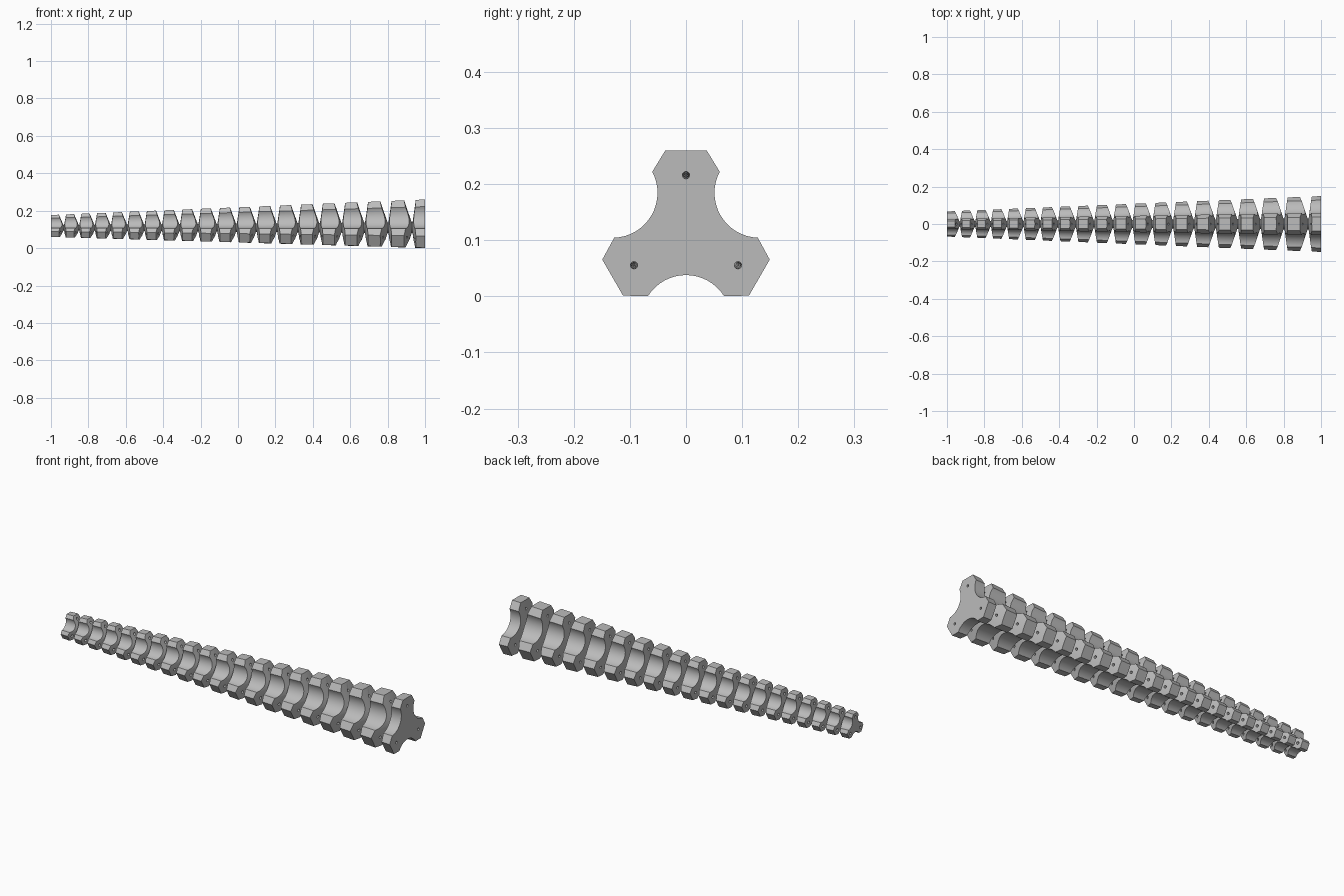
import bpy, bmesh, math
from mathutils import Vector

cube = bpy.data.objects.get("Cube")
if cube:
    bpy.data.objects.remove(cube)

AXIS_Z = 0.109       # height of the long axis
TAPER = 0.275        # growth of the section per unit of length
CORE = 0.03          # radius of the flexible core
SEGMENTS = 20
FIRST_PITCH, GROWTH = 0.0797, 1.0272


def scale_at(x):
    return 1 + TAPER * (x - 1)


def polar(radius, degrees):
    a = math.radians(degrees)
    return Vector((radius * math.cos(a), radius * math.sin(a)))


def section():
    """Three blunt arms separated by round grooves, in the y-z plane."""
    pts = []
    for arm in (90, 210, 330):
        out, side = polar(1, arm), polar(1, arm - 90)
        pts += [out * 0.151 + side * 0.037 * (1 - i / 2) for i in range(5)]
        centre = polar(0.151, arm + 60)
        pts += [centre + polar(0.08, arm + 240 + 58 * (1 - i / 8)) for i in range(17)]
    return pts


outline = section()
N = len(outline)


def outline_ring(bm, hinge, slope, core):
    """Tapered section cut by a cone that opens from the hinge."""
    ring = []
    for p in outline:
        r = p.length
        x = (hinge + slope * (r * (1 - TAPER) - core)) / (1 - slope * r * TAPER)
        q = p * scale_at(x)
        ring.append(bm.verts.new((x, q.x, q.y + AXIS_Z)))
    return ring


def core_ring(bm, x, core):
    return [bm.verts.new((x, q.x, q.y + AXIS_Z))
            for q in (p.normalized() * core for p in outline)]


# Consecutive rings: flat tip, then a V gap around the core at every joint
bm = bmesh.new()
rings = [outline_ring(bm, -1, 0, 0)]
left = -1
for i in range(1, SEGMENTS):
    pitch = FIRST_PITCH * GROWTH ** (i - 1)
    left += pitch
    hinge = left - 0.14 * pitch
    s = scale_at(hinge)
    core, depth = CORE * s, (0.151 - CORE) * s
    half = 0.02 * pitch
    rings.append(outline_ring(bm, hinge - half, -0.31 * pitch / depth, core))
    rings.append(core_ring(bm, hinge - half, core))
    rings.append(core_ring(bm, hinge + half, core))
    rings.append(outline_ring(bm, hinge + half, 0.13 * pitch / depth, core))
rings.append(outline_ring(bm, 1, 0, 0))

for a, b in zip(rings, rings[1:]):
    for j in range(N):
        k = (j + 1) % N
        bm.faces.new((a[j], a[k], b[k], b[j]))
bm.faces.new(rings[0])
bm.faces.new(rings[-1])
bmesh.ops.recalc_face_normals(bm, faces=bm.faces)

grey = bpy.data.materials.new("light grey")
grey.use_nodes = True
colour = (0.5, 0.5, 0.5, 1)
grey.diffuse_color = colour
grey.node_tree.nodes["Principled BSDF"].inputs["Base Color"].default_value = colour

mesh = bpy.data.meshes.new("segmented_arm")
bm.to_mesh(mesh)
bm.free()
mesh.materials.append(grey)
arm = bpy.data.objects.new("segmented_arm", mesh)
bpy.context.collection.objects.link(arm)

# Cable holes that follow the taper through each arm tip
for direction in (90, 210, 330):
    ends = []
    for x in (-1.05, 1.05):
        q = polar(0.107 * scale_at(x), direction)
        ends.append(Vector((x, q.x, q.y + AXIS_Z)))
    axis = ends[1] - ends[0]
    bpy.ops.mesh.primitive_cylinder_add(vertices=12, radius=0.0065, depth=axis.length,
                                        location=(ends[0] + ends[1]) / 2,
                                        rotation=axis.to_track_quat('Z', 'Y').to_euler())
    cutter = bpy.context.object
    cutter.name = "cable_hole_cutter"
    cutter.hide_render = True
    cutter.data.materials.append(grey)
    bpy.ops.object.select_all(action='DESELECT')
    bpy.context.view_layer.objects.active = arm
    arm.select_set(True)
    cut = arm.modifiers.new("cable_hole", 'BOOLEAN')
    cut.operation, cut.solver, cut.object = 'DIFFERENCE', 'EXACT', cutter
    bpy.ops.object.modifier_apply(modifier=cut.name)
    bpy.data.objects.remove(cutter)

arm.select_set(True)
bpy.context.view_layer.objects.active = arm
bpy.ops.object.shade_smooth_by_angle(angle=math.radians(25))
